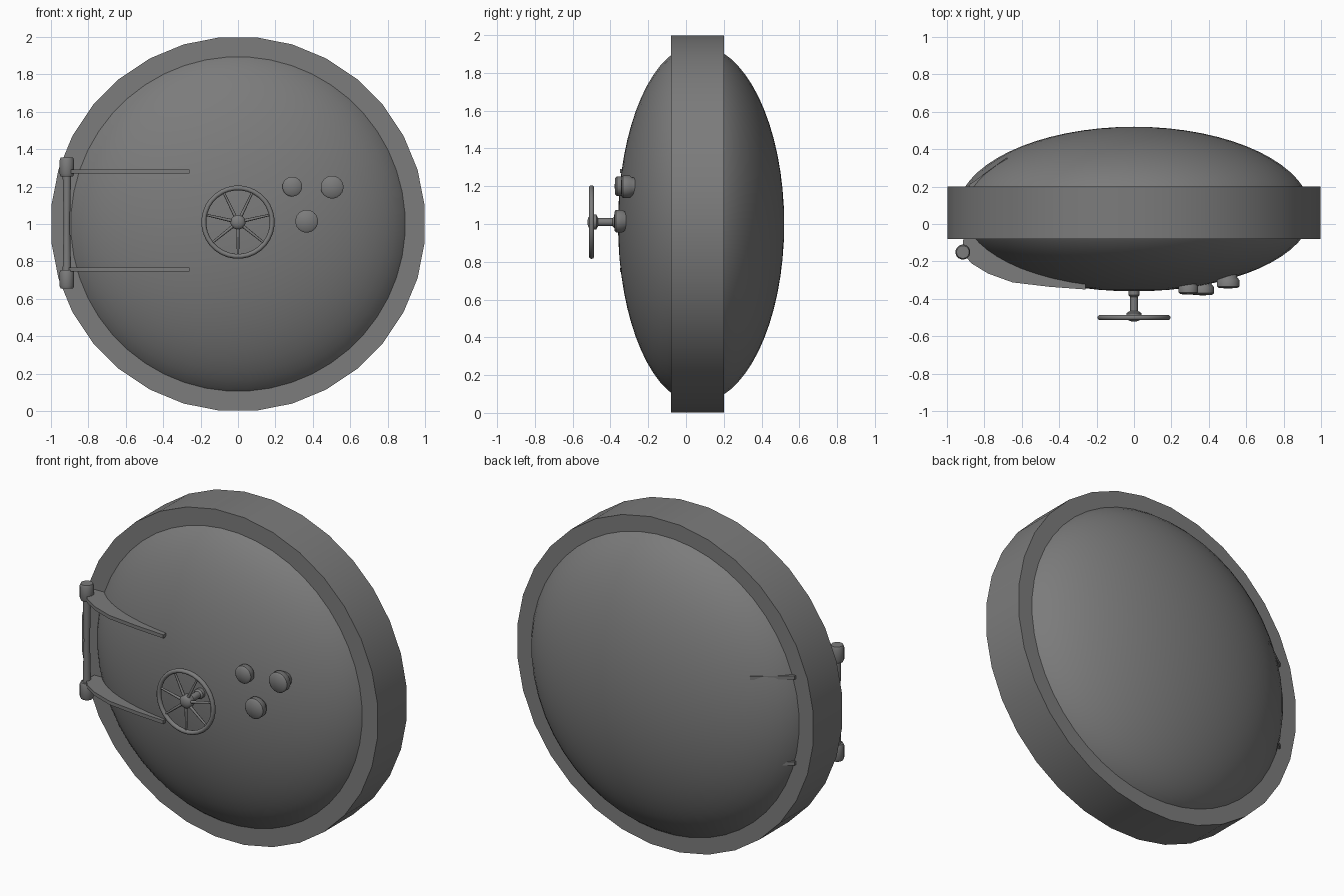
import bpy, bmesh, math
from mathutils import Vector

if "Cube" in bpy.data.objects:
    bpy.data.objects.remove(bpy.data.objects["Cube"])

# Single painted steel colour
steel = bpy.data.materials.new("grey_steel")
steel.use_nodes = True
GREY = (0.2, 0.2, 0.2, 1)
steel.diffuse_color = GREY
steel.node_tree.nodes["Principled BSDF"].inputs["Base Color"].default_value = GREY


def finish(name, bm, angle=40):
    bmesh.ops.recalc_face_normals(bm, faces=bm.faces)
    mesh = bpy.data.meshes.new(name)
    bm.to_mesh(mesh)
    bm.free()
    mesh.materials.append(steel)
    obj = bpy.data.objects.new(name, mesh)
    bpy.context.collection.objects.link(obj)
    bpy.ops.object.select_all(action="DESELECT")
    obj.select_set(True)
    bpy.context.view_layer.objects.active = obj
    bpy.ops.object.shade_smooth_by_angle(angle=math.radians(angle))
    return obj


def lathe(name, profile, centre, axis="Y", steps=32, closed=False, angle=40):
    """Spin (radius, along-axis) points around a line through centre."""
    bm = bmesh.new()
    turn = math.pi / steps
    pts = []
    for r, h in profile:
        a, b = r * math.cos(turn), r * math.sin(turn)
        pts.append(bm.verts.new((a, h, b) if axis == "Y" else (a, b, h)))
    edges = [bm.edges.new(p) for p in zip(pts, pts[1:])]
    if closed:
        edges.append(bm.edges.new((pts[-1], pts[0])))
    spin_axis = (0, 1, 0) if axis == "Y" else (0, 0, 1)
    bmesh.ops.spin(bm, geom=pts + edges, cent=(0, 0, 0), axis=spin_axis,
                   angle=math.tau, steps=steps)
    bmesh.ops.remove_doubles(bm, verts=bm.verts, dist=0.0001)
    bmesh.ops.translate(bm, verts=bm.verts, vec=centre)
    return finish(name, bm, angle)


# Rim ring
lathe("rim", [(1.003, -0.08), (1.003, 0.2), (0.86, 0.2), (0.86, -0.08)],
      (0, 0, 1), closed=True)

# Domed door, slightly deeper at the back
dome = []
for i in range(33):
    t = math.pi * i / 32
    depth = 0.42 if i < 16 else 0.46
    dome.append((0.95 * math.sin(t), 0.06 - depth * math.cos(t)))
lathe("door_dome", dome, (0, 0, 1), steps=48, angle=60)

# Hinge pin with a cap at each end
lathe("hinge_pin", [(0, -0.3), (0.024, -0.3), (0.017, 0), (0.024, 0.3), (0, 0.3)],
      (-0.915, -0.15, 1.005), axis="Z", steps=16)
CAP = [(0, -0.05), (0.034, -0.05), (0.04, -0.035), (0.04, 0.035), (0.034, 0.05), (0, 0.05)]

# Curved strap plates running through the door
STRAP = [(-0.92, -0.15), (-0.87, -0.21), (-0.78, -0.265), (-0.65, -0.312), (-0.45, -0.336),
         (-0.26, -0.35), (-0.26, -0.3), (-0.68, 0.355), (-0.88, 0.21)]
for side, z, cap_z in (("upper", 1.28, 1.305), ("lower", 0.757, 0.705)):
    lathe(side + "_hinge_cap", CAP, (-0.915, -0.15, cap_z), axis="Z", steps=16)
    bm = bmesh.new()
    face = bm.faces.new([bm.verts.new((x, y, z - 0.011)) for x, y in STRAP])
    ext = bmesh.ops.extrude_face_region(bm, geom=[face])
    top = [v for v in ext["geom"] if isinstance(v, bmesh.types.BMVert)]
    bmesh.ops.translate(bm, verts=top, vec=(0, 0, 0.022))
    finish(side + "_hinge_strap", bm)

# Hand wheel: round ring, shaft with collar, hub and spokes
WHEEL = Vector((0, -0.5, 1.01))
tube = []
for i in range(10):
    t = math.tau * i / 10
    tube.append((0.183 + 0.013 * math.cos(t), 0.014 * math.sin(t)))
lathe("wheel_ring", tube, WHEEL, closed=True, angle=60)
lathe("wheel_shaft", [(0, 0), (0.04, 0), (0.04, 0.025), (0.021, 0.035), (0.021, 0.11),
                      (0.03, 0.12), (0.03, 0.2), (0, 0.2)], WHEEL, steps=16)
hub = [(0.04 * math.sin(math.pi * i / 10), -0.022 * math.cos(math.pi * i / 10))
       for i in range(11)]
lathe("wheel_hub", hub, WHEEL, steps=16, angle=60)
bm = bmesh.new()
for i in range(7):
    t = math.tau * i / 7 - math.pi / 2
    d = Vector((math.cos(t), 0, math.sin(t)))
    turn = d.to_track_quat("Z", "Y").to_matrix().to_4x4()
    turn.translation = WHEEL + d * 0.1
    bmesh.ops.create_cone(bm, cap_ends=True, segments=8, radius1=0.009, radius2=0.006,
                          depth=0.16, matrix=turn)
finish("wheel_spokes", bm, 60)

# Round knobs beside the wheel
for name, x, y, z, r in (("inner", 0.29, -0.378, 1.2, 0.053),
                         ("outer", 0.503, -0.345, 1.197, 0.061),
                         ("lower", 0.367, -0.382, 1.015, 0.061)):
    lathe(name + "_knob", [(0, 0), (r - 0.01, 0.003), (r, 0.012), (r, 0.045),
                           (r - 0.012, 0.06), (r - 0.012, 0.12), (0, 0.12)],
          (x, y, z), steps=20)
